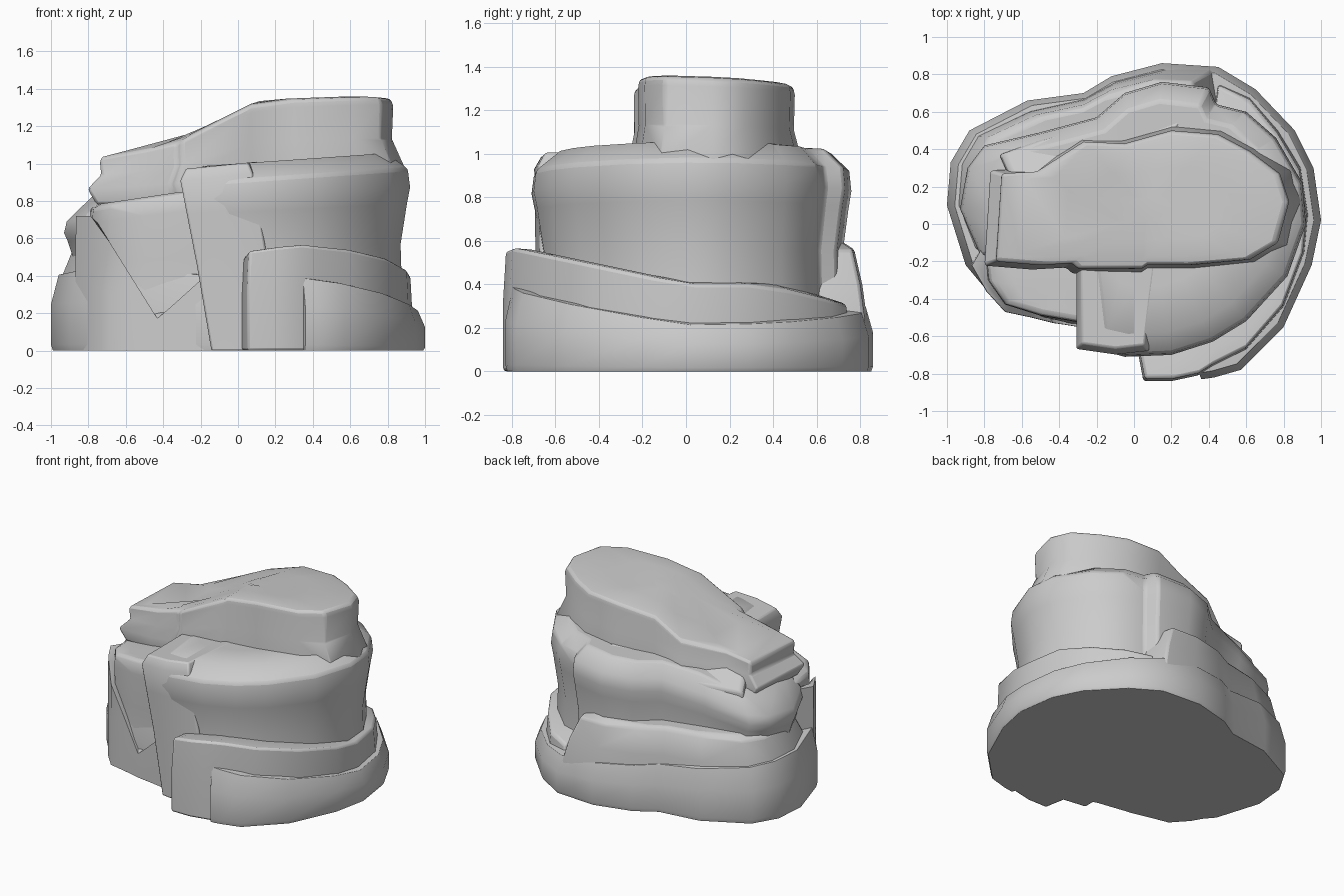
import bpy
import bmesh
from math import radians

default_cube = bpy.data.objects.get("Cube")
if default_cube:
    bpy.data.objects.remove(default_cube)

# One stone colour for every layer
stone = bpy.data.materials.new("grey stone")
stone.use_nodes = True
stone.diffuse_color = (.6, .6, .6, 1)
stone.node_tree.nodes["Principled BSDF"].inputs["Base Color"].default_value = stone.diffuse_color


def rock_layer(name, outline, bottom, top, profile, rise=0, lean=0, bevel=.015):
    """Loft an outline from a flat bottom to an uneven top.

    profile: (height fraction, outline scale) pairs for the side wall
    rise: extra height of the top surface inside its rim
    lean: sideways shift per unit below the top
    """
    count = len(outline)
    cx = sum(x for x, y in outline) / count
    cy = sum(y for x, y in outline) / count
    bm = bmesh.new()

    def ring(scale, fraction, lift=0):
        verts = []
        for px, py in outline:
            x, y = cx + (px - cx) * scale, cy + (py - cy) * scale
            high = top(x, y)
            z = bottom + (high - bottom) * fraction
            verts.append(bm.verts.new((x + lean * (high - z), y, z + lift)))
        return verts

    # side wall, then rings across the top so that it follows its slope
    rings = [ring(scale, fraction) for fraction, scale in profile]
    rim = profile[-1][1]
    rings += [ring(rim * inner, 1, rise) for inner in (.86, .55, .2)]
    for low, high in zip(rings, rings[1:]):
        for i in range(count):
            j = (i + 1) % count
            bm.faces.new((low[i], low[j], high[j], high[i]))
    bm.faces.new(rings[0][::-1])
    bm.faces.new(rings[-1])
    bmesh.ops.recalc_face_normals(bm, faces=bm.faces)

    mesh = bpy.data.meshes.new(name)
    bm.to_mesh(mesh)
    bm.free()
    mesh.materials.append(stone)
    obj = bpy.data.objects.new(name, mesh)
    bpy.context.collection.objects.link(obj)
    bpy.ops.object.select_all(action='DESELECT')
    obj.select_set(True)
    bpy.context.view_layer.objects.active = obj
    bpy.ops.object.shade_smooth_by_angle(angle=radians(42))
    soft = obj.modifiers.new("worn edges", 'BEVEL')
    soft.width = bevel
    soft.segments = 2
    soft.limit_method = 'ANGLE'
    soft.angle_limit = radians(42)
    return obj


# Wide foot of the rock
rock_layer(
    "base",
    [(.3, -.65), (.36, -.83), (.43, -.82), (.57, -.78), (.8, -.55), (.95, -.22),
     (1, .02), (.96, .3), (.86, .5), (.65, .72), (.45, .84), (.15, .86),
     (-.12, .79), (-.27, .7), (-.57, .66), (-.88, .5), (-.98, .33), (-1, .1),
     (-.9, -.22), (-.8, -.34), (-.69, -.45), (-.3, -.54), (-.1, -.6)],
    0, lambda x, y: .31 - .1 * x + .14 * max(-y, 0),
    [(0, .99), (.08, 1), (.6, 1), (1, .96)], rise=.02)

# Raised ledge wrapping the front and left side
rock_layer(
    "side_ledge",
    [(.02, -.3), (.02, -.68), (.05, -.84), (.2, -.84), (.34, -.81), (.42, -.76),
     (.6, -.67), (.8, -.44), (.91, -.15), (.93, .05), (.89, .3), (.77, .5),
     (.62, .68), (.45, .76), (.4, .4)],
    0, lambda x, y: .4 + .21 * max(-y, 0) - .25 * max(y - .37, 0) - .14 * max(.35 - x, 0),
    [(0, 1), (.6, 1), (1, .98)], rise=.01)

# Bulge tapering up from the foot, behind and on the right
rock_layer(
    "back_layer",
    [(-.85, -.15), (-.94, .1), (-.92, .32), (-.83, .47), (-.55, .6), (-.27, .66),
     (-.1, .75), (.15, .81), (.38, .8), (.42, .6), (.4, .3), (-.3, 0)],
    .1, lambda x, y: .56,
    [(0, 1.08), (.3, 1.06), (.65, 1), (1, .9)], rise=.03)

# Main body
rock_layer(
    "middle_body",
    [(-.2, -.67), (-.05, -.71), (.2, -.7), (.42, -.63), (.6, -.52), (.82, -.28),
     (.92, 0), (.9, .22), (.76, .46), (.6, .6), (.44, .64), (.4, .73), (.15, .76),
     (-.05, .7), (-.2, .57), (-.5, .49), (-.8, .42), (-.89, .3),
     (-.93, .08), (-.82, -.17), (-.25, -.24)],
    .3, lambda x, y: .91 + .07 * x - .25 * max(-.3 - x, 0),
    [(0, .95), (.4, .94), (.72, .98), (.85, 1), (1, .985)], rise=.09)

# Front column leaning down to the ground
rock_layer(
    "front_column",
    [(-.31, -.1), (-.31, -.67), (-.1, -.7), (.08, -.68), (.15, -.1)],
    0, lambda x, y: .91 + .1 * (x + .3),
    [(0, .98), (.5, .96), (.8, .98), (1, .99)], rise=.06, lean=.18, bevel=.01)

# Front right block with the split slab beneath it
rock_layer(
    "front_right_block",
    [(-.1, -.1), (-.8, -.1), (-.78, -.3), (-.69, -.43), (-.5, -.49), (-.27, -.53), (-.12, -.54)],
    0, lambda x, y: .83 + .15 * min(x + .3, 0),
    [(0, 1), (.45, .95), (.6, .96), (.9, 1), (1, .98)], rise=.02)
rock_layer(
    "split_slab",
    [(-.15, -.2), (-.8, -.1), (-.87, -.22), (-.79, -.36), (-.69, -.47), (-.55, -.5),
     (-.43, -.53), (-.36, -.54), (-.18, -.57)],
    0, lambda x, y: min(.72, .17 + max(1.6 * (-.43 - x), .9 * (x + .43))),
    [(0, 1), (.5, 1), (1, .99)], bevel=.01)

# Sloping crown
rock_layer(
    "crown",
    [(-.74, -.2), (-.5, -.22), (-.33, -.21), (-.3, -.24), (.04, -.24), (.07, -.22), (.3, -.22),
     (.62, -.19), (.77, -.1), (.83, .12), (.78, .27), (.62, .39), (.45, .48),
     (.2, .5), (-.05, .43), (-.27, .44), (-.52, .28), (-.71, .27)],
    .78, lambda x, y: min(1.32 + .04 * x - .04 * y, 1.03 + .17 * (x + .76) + .33 * max(0, x + .35)),
    [(0, 1.02), (.35, 1.08), (.62, .99), (.93, 1), (1, .98)], rise=.01)

# Flank falling from the crown to the back
rock_layer(
    "crown_flank",
    [(-.6, .1), (.2, 0), (.22, .5), (.38, .69), (.15, .73), (-.05, .67), (-.2, .54),
     (-.5, .45), (-.72, .37)],
    .55, lambda x, y: .88 + .24 * x + .45 * max(0, .72 - y),
    [(0, .96), (.6, .97), (.9, 1), (1, .97)])
